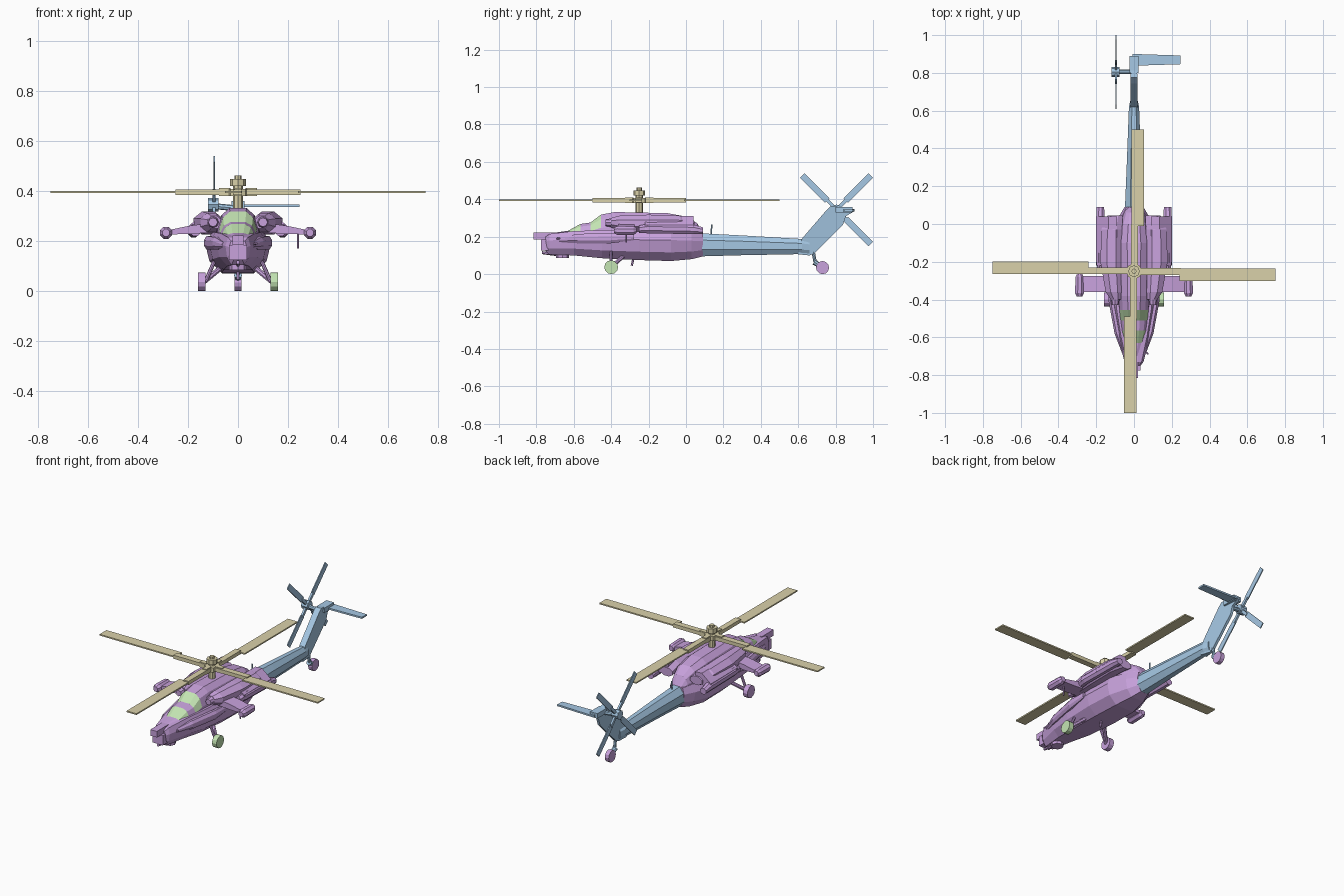
import bpy, bmesh, math
from mathutils import Vector, Matrix

if "Cube" in bpy.data.objects:
    bpy.data.objects.remove(bpy.data.objects["Cube"])


def mat(name, c):
    m = bpy.data.materials.new(name)
    m.diffuse_color = (*c, 1)
    m.use_nodes = True
    m.node_tree.nodes["Principled BSDF"].inputs["Base Color"].default_value = m.diffuse_color
    return m


PURPLE = mat("body_purple", (0.58, 0.36, 0.72))
BLUE = mat("tail_blue", (0.38, 0.58, 0.78))
GREEN = mat("glass_green", (0.55, 0.78, 0.45))
TAN = mat("rotor_tan", (0.70, 0.64, 0.40))


def finish(name, bm, *mats):
    bmesh.ops.recalc_face_normals(bm, faces=bm.faces)
    me = bpy.data.meshes.new(name)
    bm.to_mesh(me)
    bm.free()
    ob = bpy.data.objects.new(name, me)
    bpy.context.collection.objects.link(ob)
    for m in mats:
        me.materials.append(m)
    return ob


def loft(name, sections, shape, m, glass=()):
    """Sections (y, centre x, half width, z bottom, z top) swept along y."""
    bm = bmesh.new()
    rings = [[bm.verts.new((cx + u * hw, y, zb + v * (zt - zb))) for u, v in shape]
             for y, cx, hw, zb, zt in sections]
    n = len(shape)
    for i, (a, b) in enumerate(zip(rings, rings[1:])):
        for j in range(n):
            f = bm.faces.new((a[j], a[(j + 1) % n], b[(j + 1) % n], b[j]))
            if i in glass and 0 < j < n - 2:
                f.material_index = 1
    bm.faces.new(rings[0])
    bm.faces.new(rings[-1])
    return finish(name, bm, m, GREEN)


def box(name, lo, hi, m, rot=None):
    lo, hi = Vector(lo), Vector(hi)
    bm = bmesh.new()
    bmesh.ops.create_cube(bm, size=1)
    M = Matrix.Translation((lo + hi) / 2) @ Matrix.Diagonal((*(hi - lo), 1))
    bm.transform(rot @ M if rot else M)
    return finish(name, bm, m)


def rod(name, a, b, r1, m, r2=None, seg=8):
    a, b = Vector(a), Vector(b)
    bm = bmesh.new()
    bmesh.ops.create_cone(bm, cap_ends=True, segments=seg, radius1=r1,
                          radius2=r1 if r2 is None else r2, depth=(b - a).length)
    q = (b - a).to_track_quat('Z', 'Y').to_matrix().to_4x4()
    bm.transform(Matrix.Translation((a + b) / 2) @ q)
    return finish(name, bm, m)


def prism(name, pts, d0, d1, m, axis):
    """Flat outline extruded along x (outline is y,z) or y (outline is x,z)."""
    bm = bmesh.new()
    place = (lambda p, d: (d, *p)) if axis == 'x' else (lambda p, d: (p[0], d, p[1]))
    a = [bm.verts.new(place(p, d0)) for p in pts]
    b = [bm.verts.new(place(p, d1)) for p in pts]
    bm.faces.new(a)
    bm.faces.new(b)
    for i in range(len(pts)):
        j = (i + 1) % len(pts)
        bm.faces.new((a[i], a[j], b[j], b[i]))
    return finish(name, bm, m)


HULL = [(-.5, 0), (-.88, .28), (-1, .68), (-.8, 1), (.8, 1), (1, .68), (.88, .28), (.5, 0)]
HOOD = [(-1, 0), (-.95, .4), (-.75, .8), (-.4, 1), (.4, 1), (.75, .8), (.95, .4), (1, 0)]
OCT = [(math.cos(math.pi * (k + .5) / 4) * 1.08, .5 + .54 * math.sin(math.pi * (k + .5) / 4))
       for k in range(8)]

# Fuselage: lower hull, canopy and spine
loft("hull", [(-.75, 0, .035, .125, .2), (-.73, 0, .05, .105, .215), (-.6, 0, .085, .1, .23),
              (-.45, 0, .115, .085, .235), (-.25, 0, .13, .075, .235), (-.08, 0, .125, .07, .235),
              (.03, 0, .085, .08, .225), (.09, 0, .05, .095, .215)], HULL, PURPLE)
loft("canopy_and_spine", [(-.7, 0, .025, .2, .222), (-.63, 0, .055, .2, .232),
                          (-.565, 0, .068, .2, .268), (-.51, 0, .075, .2, .276),
                          (-.455, 0, .08, .2, .318), (-.38, 0, .085, .2, .332),
                          (-.1, 0, .09, .2, .326), (0, 0, .075, .2, .308),
                          (.06, 0, .055, .2, .272), (.09, 0, .035, .2, .216)],
     HOOD, PURPLE, glass=(1, 3))

# Nose sensors and chin gun
box("nose_sensor", (-.022, -.815, .185), (.022, -.7, .222), PURPLE)
box("chin_sensor", (-.035, -.775, .125), (.035, -.7, .185), PURPLE)
rod("chin_turret", (0, -.66, .085), (0, -.66, .12), .035, PURPLE)
rod("chin_gun", (0, -.66, .1), (0, -.77, .115), .008, PURPLE, seg=6)
rod("nose_probe", (.05, -.66, .19), (.075, -.69, .19), .005, PURPLE, seg=6)

for s, side in ((1, "right"), (-1, "left")):
    # Engine nacelle with intake and slanted exhaust cover
    loft(side + "_engine", [(-.4, s * .095, .028, .25, .3), (-.36, s * .105, .045, .235, .312),
                            (-.2, s * .12, .058, .225, .318), (-.03, s * .118, .055, .23, .312),
                            (.045, s * .1, .04, .235, .285)], OCT, PURPLE)
    rod(side + "_intake", (s * .1, -.43, .275), (s * .1, -.38, .275), .018, PURPLE, .027)
    prism(side + "_exhaust_cover", [(s * .09, .31), (s * .135, .312), (s * .195, .262),
                                    (s * .2, .235), (s * .1, .245)], -.22, .04, PURPLE, 'y')
    loft(side + "_exhaust", [(-.25, s * .17, .022, .22, .26), (-.2, s * .178, .022, .218, .27),
                             (.04, s * .178, .022, .214, .265), (.09, s * .178, .02, .214, .25)],
         OCT, PURPLE)
    # Stub wing and tip pod
    prism(side + "_stub_wing", [(s * .09, .275), (s * .2, .26), (s * .285, .242),
                                (s * .285, .226), (s * .2, .228), (s * .09, .235)],
          -.36, -.275, PURPLE, 'y')
    loft(side + "_wing_pod", [(-.385, s * .288, .014, .218, .248), (-.365, s * .288, .024, .208, .257),
                              (-.28, s * .288, .022, .21, .255), (-.265, s * .288, .014, .22, .248)],
         OCT, PURPLE)
    # Cheek fairing along the forward hull
    loft(side + "_cheek", [(-.68, s * .055, .01, .17, .195), (-.58, s * .085, .018, .165, .215),
                           (-.4, s * .118, .018, .165, .22), (-.28, s * .125, .01, .18, .215)],
         OCT, PURPLE)
    # Main landing gear
    rod(side + "_main_strut", (s * .06, -.33, .1), (s * .135, -.4, .038), .011, PURPLE)
    rod(side + "_main_brace", (s * .09, -.4, .13), (s * .128, -.4, .042), .008, PURPLE)
    rod(side + "_main_wheel", (s * .13, -.4, .037), (s * .16, -.4, .037), .037,
        GREEN if s > 0 else PURPLE, seg=12)

rod("wing_probe", (.24, -.32, .17), (.24, -.32, .23), .004, PURPLE, seg=6)
rod("belly_antenna", (0, -.29, .045), (0, -.28, .09), .006, PURPLE, seg=6)

# Tail boom, swept fin and stabiliser
loft("tail_boom", [(.085, 0, .048, .095, .218), (.3, 0, .039, .101, .207),
                   (.62, 0, .027, .107, .188), (.66, 0, .018, .108, .18)], OCT, BLUE)
fin = prism("tail_fin", [(.6, .106), (.62, .19), (.745, .335), (.775, .365), (.9, .348),
                         (.9, .336), (.855, .31), (.84, .265), (.69, .115), (.66, .1)],
            -.019, .019, BLUE, 'x')
for v in fin.data.vertices:  # thin trailing edge
    if v.co.y > .83 or (v.co.y > .65 and v.co.z < .12):
        v.co.x *= .4
stab = box("stabiliser", (0, .838, .335), (.245, .9, .345), BLUE)
for v in stab.data.vertices:
    if v.co.x > .2:
        v.co.y = .869 + (v.co.y - .869) * .75
box("stabiliser_root", (-.025, .80, .33), (.025, .89, .36), BLUE)
rod("boom_antenna", (0, .135, .2), (0, .137, .265), .004, BLUE, seg=6)

# Tail wheel
rod("tail_wheel", (-.013, .73, .035), (.013, .73, .035), .035, PURPLE, seg=12)
rod("tail_strut", (0, .68, .12), (0, .69, .065), .009, BLUE)
rod("tail_fork", (0, .685, .065), (0, .73, .035), .016, BLUE, .01)

# Tail rotor: four crossed blades
TC = Matrix.Translation((-.095, .805, .345))
for k in range(4):
    R = TC @ Matrix.Rotation(math.radians(45 + 90 * k), 4, 'X')
    box("tail_rotor_blade_%d" % k, (-.003, .07, -.017), (.003, .259, .017), BLUE, R)
    box("tail_rotor_arm_%d" % k, (-.006, 0, -.009), (.006, .08, .009), BLUE, R)
rod("tail_rotor_hub", (-.12, .805, .345), (-.078, .805, .345), .027, BLUE)
rod("tail_rotor_shaft", (-.1, .805, .34), (0, .805, .33), .012, BLUE)

# Main rotor: mast, hub and four blades
rod("rotor_mast", (0, -.25, .31), (0, -.25, .425), .019, TAN)
rod("rotor_hub", (0, -.25, .38), (0, -.25, .408), .042, TAN)
rod("rotor_cap", (0, -.25, .42), (0, -.25, .448), .031, TAN)
rod("rotor_cap_top", (0, -.25, .448), (0, -.25, .462), .014, TAN)
RC = Matrix.Translation((0, -.25, .395))
for k in range(4):
    R = RC @ Matrix.Rotation(math.radians(90 * k), 4, 'Z')
    arm = box("rotor_arm_%d" % k, (.02, -.02, -.011), (.25, .016, .011), TAN, R)
    blade = box("rotor_blade_%d" % k, (.24, -.052, -.004), (.75, .014, .004), TAN, R)
    box("rotor_damper_%d" % k, (.03, -.014, -.016), (.075, .014, .016), TAN, R)
